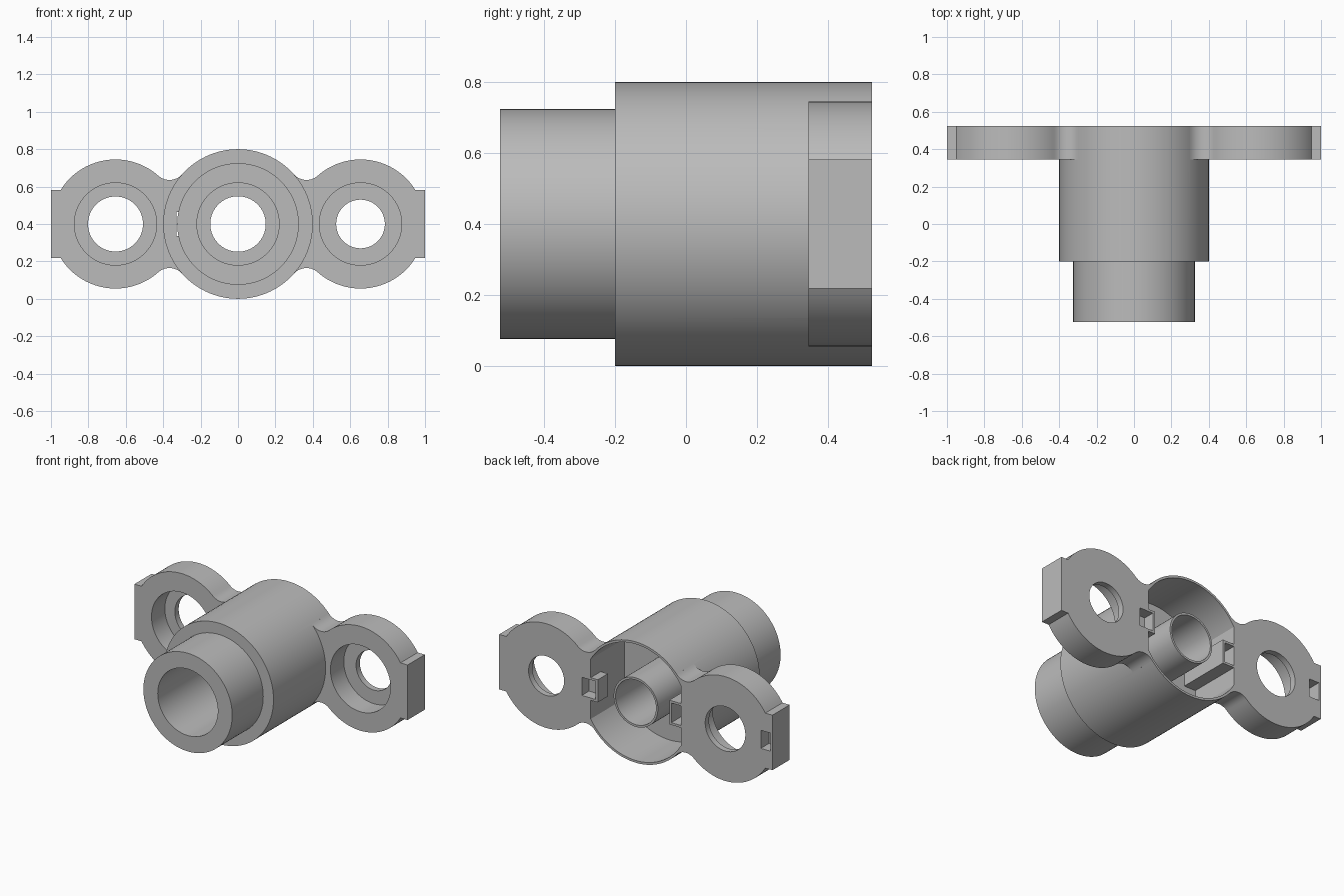
import bpy, bmesh
from math import sin, cos, pi, acos, atan2, sqrt

if "Cube" in bpy.data.objects:
    bpy.data.objects.remove(bpy.data.objects["Cube"])

grey = bpy.data.materials.new("grey plastic")
grey.use_nodes = True
grey.diffuse_color = (0.5, 0.5, 0.5, 1)
grey.node_tree.nodes["Principled BSDF"].inputs["Base Color"].default_value = (0.5, 0.5, 0.5, 1)

MID = 0.4                 # height of the main axis
BACK, PLATE = 0.525, 0.345
EAR_X, EAR_R, BODY_R = 0.655, 0.345, 0.4


def arc(cx, cz, r, a0, a1, n=24):
    return [(cx + r * cos(a0 + (a1 - a0) * i / n), cz + r * sin(a0 + (a1 - a0) * i / n))
            for i in range(n + 1)]


def circle(r, cx=0, n=96):
    return arc(cx, 0, r, 0, 2 * pi, n)[:-1]


def rect(x0, x1, h):
    return [(x0, -h), (x1, -h), (x1, h), (x0, h)]


def prism(name, outline, y0, y1):
    """Extrude an outline, given around the main axis, along y."""
    bm = bmesh.new()
    face = bm.faces.new([bm.verts.new((x, y0, z + MID)) for x, z in outline])
    ext = bmesh.ops.extrude_face_region(bm, geom=[face])["geom"]
    bmesh.ops.translate(bm, verts=[v for v in ext if isinstance(v, bmesh.types.BMVert)],
                        vec=(0, y1 - y0, 0))
    bmesh.ops.recalc_face_normals(bm, faces=bm.faces)
    mesh = bpy.data.meshes.new(name)
    bm.to_mesh(mesh)
    bm.free()
    mesh.materials.append(grey)
    ob = bpy.data.objects.new(name, mesh)
    bpy.context.collection.objects.link(ob)
    return ob


def combine(target, operation, tool):
    mod = target.modifiers.new(tool.name, "BOOLEAN")
    mod.operation, mod.object, mod.solver = operation, tool, "EXACT"
    bpy.context.view_layer.objects.active = target
    bpy.ops.object.modifier_apply(modifier=mod.name)
    bpy.data.objects.remove(tool)


# Flange outline: round ears, square end tabs and fillets towards the body
fil = 0.09
r1, r2 = BODY_R + fil, EAR_R + fil
fx = (r1 ** 2 - r2 ** 2 + EAR_X ** 2) / (2 * EAR_X)
fz = sqrt(r1 ** 2 - fx ** 2)
tab = 0.182
quarter = arc(fx, fz, fil, atan2(-fz, -fx), atan2(-fz, EAR_X - fx), 12)
quarter += arc(EAR_X, 0, EAR_R, atan2(fz, fx - EAR_X), atan2(tab, sqrt(EAR_R ** 2 - tab ** 2)), 36)[1:]
quarter.append((1, tab))
half = quarter + [(x, -z) for x, z in reversed(quarter)]
outline = half + [(-x, z) for x, z in reversed(half)]

# Main solid
body = prism("mount_body", circle(BODY_R), -0.2, BACK)
combine(body, "UNION", prism("flange", outline, PLATE, BACK))
combine(body, "UNION", prism("nose", circle(0.325), -0.525, -0.19))

# Rear cavity with flat sides, holding a thin inner tube
side = 0.33
a = acos(side / 0.385)
cavity = arc(0, 0, 0.385, a, pi - a, 40) + arc(0, 0, 0.385, pi + a, 2 * pi - a, 40)
combine(body, "DIFFERENCE", prism("cavity", cavity, 0.17, BACK + 0.1))
combine(body, "UNION", prism("inner_tube", circle(0.162), 0.15, BACK))

# Cable rail on one side, short lug on the other
combine(body, "UNION", prism("rail", rect(-0.345, -0.245, 0.08), 0.15, BACK))
combine(body, "UNION", prism("lug", rect(0.278, 0.345, 0.075), 0.42, BACK))
combine(body, "DIFFERENCE", prism("channel", rect(-0.33, -0.26, 0.065), -0.19, BACK + 0.1))
combine(body, "DIFFERENCE", prism("slit", rect(-0.33, -0.31, 0.065), -0.2, -0.18))
combine(body, "DIFFERENCE", prism("lug_pocket", rect(0.295, 0.395, 0.06), 0.45, BACK + 0.1))
combine(body, "DIFFERENCE", prism("end_pocket", rect(-0.985, -0.915, 0.06), 0.44, BACK + 0.1))

# Bores through the nose and the two ears
combine(body, "DIFFERENCE", prism("front_bore", circle(0.22), -0.6, 0.1))
combine(body, "DIFFERENCE", prism("tube_bore", circle(0.148), 0, BACK + 0.1))
for x, r in ((-EAR_X, 0.147), (EAR_X, 0.13)):
    combine(body, "DIFFERENCE", prism("counterbore", circle(0.22, x), 0.2, 0.485))
    combine(body, "DIFFERENCE", prism("ear_hole", circle(r, x), 0.4, BACK + 0.1))

# Smooth shading with sharp rims
bpy.ops.object.select_all(action="DESELECT")
body.select_set(True)
bpy.context.view_layer.objects.active = body
bpy.ops.object.shade_smooth_by_angle(angle=0.5)
